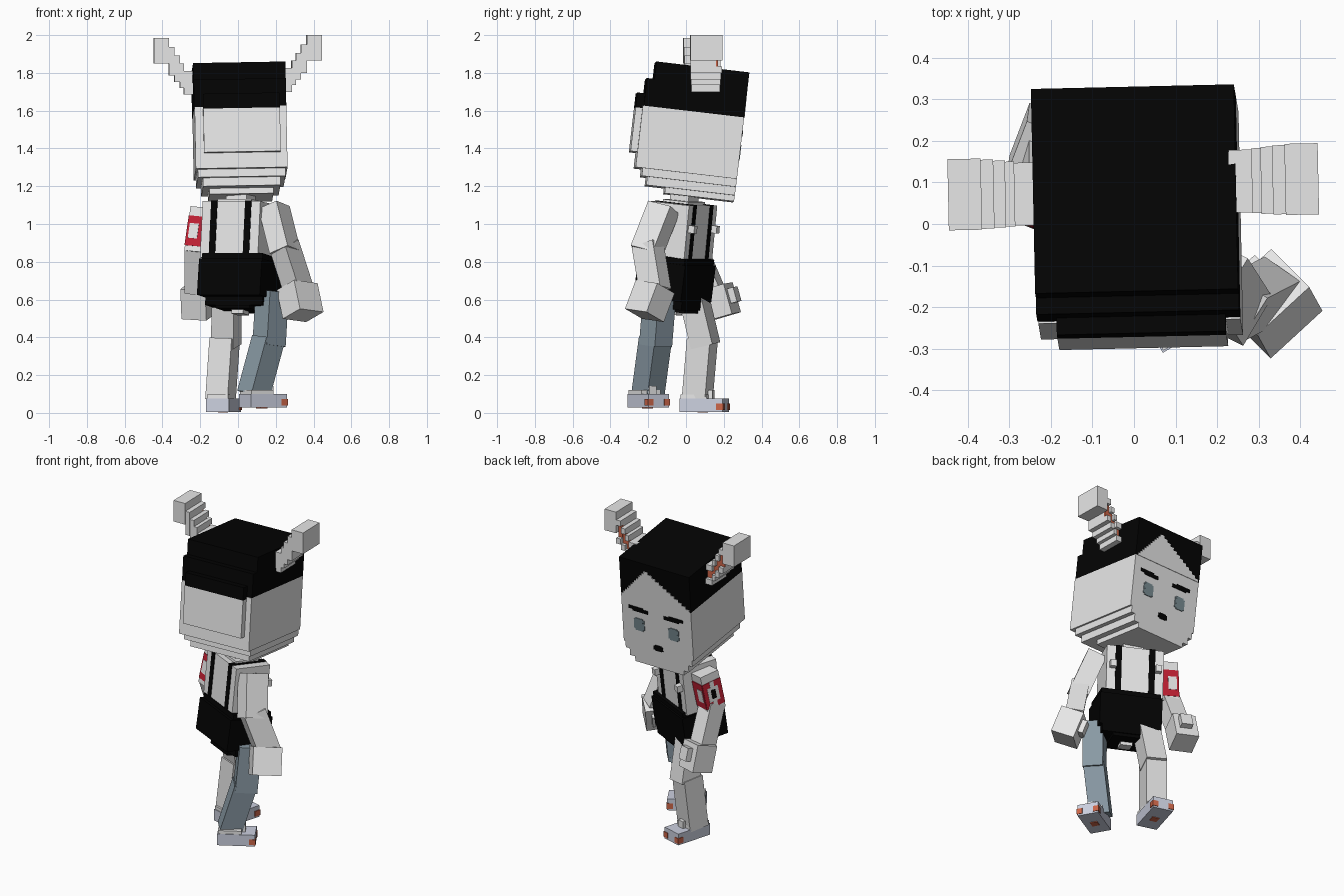
import bpy, math
from mathutils import Matrix, Vector

if "Cube" in bpy.data.objects:
    bpy.data.objects.remove(bpy.data.objects["Cube"])

R = math.radians


def material(name, rgb):
    m = bpy.data.materials.new(name)
    m.diffuse_color = (*rgb, 1)
    m.use_nodes = True
    m.node_tree.nodes["Principled BSDF"].inputs["Base Color"].default_value = m.diffuse_color
    return m


BLACK = material("black", (.001, .001, .001))
SKIN = material("pale_grey", (.82, .82, .82))
WHITE = material("white", (.90, .90, .90))
STOCKING = material("light_grey", (.75, .75, .75))
BLUE = material("slate_blue", (.25, .32, .37))
SHOE = material("pale_lavender", (.60, .63, .74))
ORANGE = material("orange", (.60, .13, .065))
RED = material("red", (.55, .015, .035))
EYE = material("eye_grey", (.20, .27, .30))


def box(name, x, y, z, mat, frame=Matrix()):
    """Flat-faced box from (low, high) ranges, placed in a frame."""
    verts = [frame @ Vector((a, b, c)) for a in x for b in y for c in z]
    faces = [(0, 1, 3, 2), (4, 6, 7, 5), (0, 4, 5, 1), (2, 3, 7, 6), (0, 2, 6, 4), (1, 5, 7, 3)]
    me = bpy.data.meshes.new(name)
    me.from_pydata(verts, [], faces)
    me.materials.append(mat)
    ob = bpy.data.objects.new(name, me)
    bpy.context.collection.objects.link(ob)
    return ob


def frame(pos, yaw=0, pitch=0, roll=0):
    return (Matrix.Translation(pos) @ Matrix.Rotation(R(yaw), 4, 'Z')
            @ Matrix.Rotation(R(pitch), 4, 'X') @ Matrix.Rotation(R(roll), 4, 'Y'))


def limb(name, a, b, w, d, mat, yaw):
    """Box between two joints; returns its frame (origin at a, -z to b)."""
    a, b = Vector(a), Vector(b)
    z = (a - b).normalized()
    fwd = Vector((-math.sin(R(yaw)), math.cos(R(yaw)), 0))
    x = fwd.cross(z).normalized()
    y = z.cross(x)
    m = Matrix((x, y, z)).transposed().to_4x4()
    m.translation = a
    box(name, (-w / 2, w / 2), (-d / 2, d / 2), (-(a - b).length - .015, .02), mat, m)
    return m


# Head: stacked blocks, narrower toward the jaw and the back
H = frame((.009, .042, 1.487), 1.2, -6.7, -1)
HL = .103  # hair line height
box("head", (-.243, .243), (-.245, .25), (-.225, HL), SKIN, H)
box("hair_top", (-.245, .243), (-.245, .25), (HL, .343), BLACK, H)
box("head_back", (-.243, .243), (-.29, -.245), (-.225, HL), SKIN, H)
box("hair_back", (-.245, .243), (-.285, -.245), (HL, .25), BLACK, H)
box("head_back_panel", (-.198, .208), (-.326, -.29), (-.143, .09), SKIN, H)
box("hair_back_panel", (-.198, .208), (-.326, -.28), (.09, .169), BLACK, H)
for i, (hx, yb, z0, z1) in enumerate([(.232, -.252, -.267, -.225),
                                      (.205, -.222, -.312, -.267),
                                      (.17, -.12, -.343, -.312)]):
    box(f"jaw_{i}", (-hx, hx), (yb, .25), (z0, z1), SKIN, H)

# Forehead: stepped point rising into the fringe
N = 12
for i in range(N):
    t = i / (N - 1)
    z = HL + .19 * i / N
    box(f"forehead_{i}", (-.235 + .28 * t, .225 - .15 * t), (.25, .253), (z, z + .19 / N), SKIN, H)

# Face features
for n, x in (("left", -.115), ("right", .125)):
    box(f"eye_{n}", (x - .036, x + .036), (.25, .254), (-.115, -.05), EYE, H)
    box(f"eye_{n}_middle", (x - .026, x + .026), (.25, .2545), (-.123, -.042), EYE, H)
    s = 1 if x > 0 else -1
    outer = sorted((x - s * .03, x + s * .068))
    inner = sorted((x - s * .065, x + s * .04))
    box(f"brow_{n}_outer", outer, (.25, .254), (.013, .033), BLACK, H)
    box(f"brow_{n}_inner", inner, (.25, .254), (.003, .025), BLACK, H)
box("mouth", (-.032, .032), (.25, .254), (-.222, -.196), BLACK, H)
box("mouth_middle", (-.022, .022), (.25, .2545), (-.227, -.191), BLACK, H)

# Ears: stepped segments with an orange channel on the face side
SEG = [(.23, .285, 1.70, 1.825), (.285, .307, 1.735, 1.865), (.307, .335, 1.765, 1.905),
       (.335, .365, 1.80, 1.95), (.365, .445, 1.865, 2.0)]
for side in (1, -1):
    E = frame((0, .01 * side, .007 * side - .007), 1.2)
    for i, (x0, x1, z0, z1) in enumerate(SEG):
        xr = tuple(sorted((side * x0, side * x1)))
        nm = f"ear_{'right' if side > 0 else 'left'}_{i}"
        last = i == len(SEG) - 1
        y0 = .012 - .002 * i
        y1 = .163 + .003 * i
        box(nm, xr, (y0, y1 if last else y1 - .03), (z0, z1), SKIN, E)
        if not last:
            box(nm + "_lower_rim", xr, (y1 - .03, y1), (z0, z0 + .035), SKIN, E)
            box(nm + "_upper_rim", xr, (y1 - .03, y1), (z1 - .035, z1), SKIN, E)
            box(nm + "_lining", xr, (y1 - .03, y1 - .021), (z0 + .035, z1 - .035), ORANGE, E)

# Neck and torso with braces
T = frame((.007, -.025, .97), -26, -6)
box("neck", (-.06, .06), (-.055, .055), (.12, .24), WHITE, T)
box("collar", (-.1, .1), (-.075, .075), (.135, .155), WHITE, T)
box("shirt", (-.17, .17), (-.11, .115), (-.16, .14), WHITE, T)
for n, s in (("left", -1), ("right", 1)):
    x = (s * .1 - .018, s * .1 + .018)
    box(f"brace_{n}_front", x, (.115, .119), (-.16, .14), BLACK, T)
    box(f"brace_{n}_back", x, (-.114, -.11), (-.16, .14), BLACK, T)
    box(f"brace_{n}_top", x, (-.114, .119), (.14, .143), BLACK, T)
    box(f"stud_{n}", (s * .135 - .018, s * .135 + .018), (.115, .15), (-.005, .035), WHITE, T)

# Shorts in stepped tiers
P = frame((.015, -.06, .7), -26, -8)
box("waistband", (-.178, .178), (-.12, .13), (.09, .13), BLACK, P)
box("shorts", (-.185, .185), (-.14, .14), (-.095, .1), BLACK, P)
box("shorts_lower", (-.168, .168), (-.07, .14), (-.14, -.095), BLACK, P)
box("shorts_crotch", (-.10, .10), (-.08, .13), (-.158, -.14), BLACK, P)
box("shorts_lining", (-.035, .035), (-.02, .05), (-.178, -.158), STOCKING, P)

# Right arm
limb("upper_arm_right", (.195, -.125, 1.07), (.246, -.205, .865), .115, .14, WHITE, -26)
limb("forearm_right", (.25, -.2, .87), (.318, -.165, .66), .105, .135, WHITE, -35)
h = limb("hand_right", (.317, -.17, .65), (.342, -.215, .53), .14, .17, SKIN, -45)
box("thumb_right", (-.1, -.06), (-.03, .05), (-.09, -.01), SKIN, h)

# Left arm with a red ring emblem wrapped around the sleeve
m = limb("upper_arm_left", (-.183, .07, 1.06), (-.212, .045, .86), .105, .125, WHITE, -22)
limb("forearm_left", (-.217, .05, .86), (-.217, .135, .66), .105, .11, SKIN, -15)
h = limb("hand_left", (-.215, .165, .65), (-.21, .2, .525), .14, .14, SKIN, -20)
box("thumb_left", (-.03, .04), (.07, .105), (-.09, -.01), SKIN, h)
for i, (turn, off, half) in enumerate([(90, .0525, .0625), (0, .0625, .0525), (180, .0625, .0525)]):
    F = m @ Matrix.Rotation(R(turn), 4, 'Z')
    box(f"emblem_{i}", (-half, half), (off, off + .003), (-.19, -.03), RED, F)
    if i == 0:
        box("emblem_centre", (-.037, .037), (off, off + .005), (-.155, -.065), WHITE, F)
        box("emblem_gap", (-.014, .014), (off, off + .0045), (-.19, -.03), WHITE, F)
        box("emblem_dot", (-.015, .015), (off, off + .007), (-.138, -.082), BLACK, F)
    else:
        c = .015 if i == 2 else -.015
        box(f"emblem_{i}_centre", (c - .026, c + .026), (off, off + .005), (-.15, -.07), WHITE, F)

# Legs
limb("thigh_left", (-.06, .045, .6), (-.062, .1, .37), .125, .125, STOCKING, -20)
limb("shin_left", (-.072, .085, .37), (-.092, .06, .08), .125, .13, STOCKING, -20)
limb("thigh_right", (.18, -.14, .62), (.165, -.16, .37), .12, .13, BLUE, -50)
limb("shin_right", (.155, -.165, .37), (.085, -.2, .11), .12, .13, BLUE, -50)

# Shoes with orange toe corners and sole dots
for nm, pos, yaw, L in (("left", (-.077, .097, .005), -16, .118), ("right", (.133, -.2, .028), -60, .11)):
    F = frame(pos, yaw)
    W = .063
    box(f"shoe_{nm}", (-W, W), (-L, L), (0, .072), SHOE, F)
    box(f"shoe_{nm}_cuff", (-W + .004, W - .004), (-L + .004, .03), (.072, .092), SKIN, F)
    box(f"shoe_{nm}_tongue", (-.022, .022), (.02, .05), (.072, .115), SKIN, F)
    for s in (-1, 1):
        x = sorted((s * W, s * (W - .03)))
        box(f"shoe_{nm}_toe_{s}", x, (L, L + .004), (.01, .045), ORANGE, F)
        x = sorted((s * W, s * (W + .004)))
        box(f"shoe_{nm}_side_{s}", x, (L - .035, L + .004), (.01, .045), ORANGE, F)
    box(f"shoe_{nm}_sole_dot", (-.022, .022), (-.03, .014), (-.004, 0), ORANGE, F)
